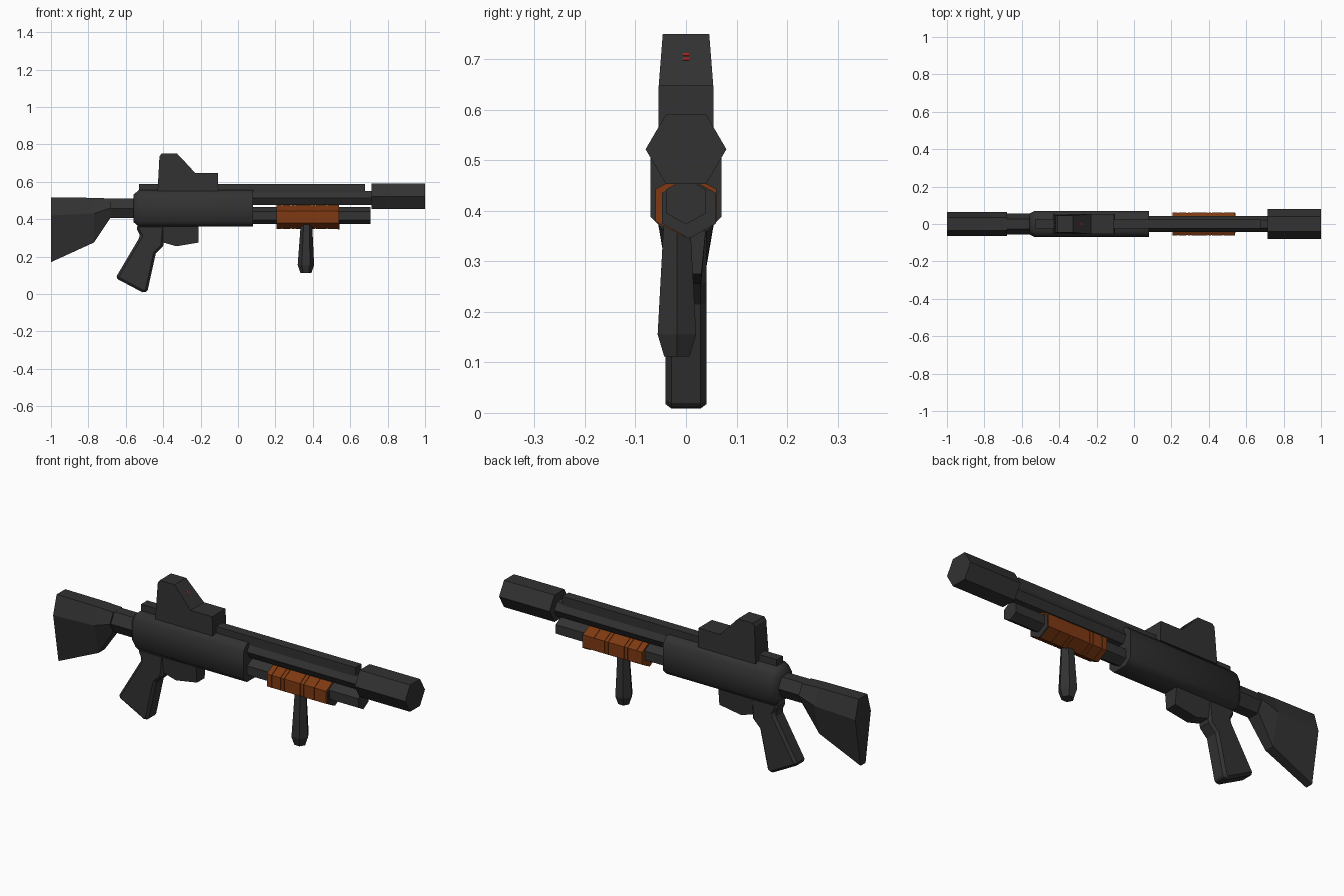
import bpy, bmesh, math

if "Cube" in bpy.data.objects:
    bpy.data.objects.remove(bpy.data.objects["Cube"])


def material(name, rgb):
    m = bpy.data.materials.new(name)
    m.diffuse_color = (*rgb, 1)
    m.use_nodes = True
    m.node_tree.nodes["Principled BSDF"].inputs["Base Color"].default_value = m.diffuse_color
    return m


GRAY = material("dark gray", (0.032, 0.032, 0.032))
BROWN = material("orange brown", (0.21, 0.042, 0.006))
RED = material("red", (0.4, 0.015, 0.01))


def loft(name, loops, mat=GRAY, smooth=False):
    """Skin equal-sized closed loops of points and cap both ends."""
    bm = bmesh.new()
    rings = [[bm.verts.new(p) for p in loop] for loop in loops]
    n = len(rings[0])
    for a, b in zip(rings, rings[1:]):
        for i in range(n):
            j = (i + 1) % n
            bm.faces.new((a[i], a[j], b[j], b[i]))
    bm.faces.new(rings[0])
    bm.faces.new(rings[-1])
    bmesh.ops.recalc_face_normals(bm, faces=bm.faces)
    me = bpy.data.meshes.new(name)
    bm.to_mesh(me)
    bm.free()
    me.materials.append(mat)
    ob = bpy.data.objects.new(name, me)
    bpy.context.collection.objects.link(ob)
    if smooth:
        bpy.ops.object.select_all(action='DESELECT')
        ob.select_set(True)
        bpy.context.view_layer.objects.active = ob
        bpy.ops.object.shade_smooth_by_angle(angle=math.radians(50))
    return ob


def hexagon(x, y, z, ry, rz, turn=0):
    """Six-sided ring across the x axis; turn=30 puts points up and down."""
    return [(x, y + ry * math.cos(math.radians(60 * i + turn)),
             z + rz * math.sin(math.radians(60 * i + turn))) for i in range(6)]


def tube(name, x0, x1, z, r, turn=0, mat=GRAY, y=0, rz=None):
    return loft(name, [hexagon(x, y, z, r, rz or r, turn) for x in (x0, x1)], mat)


def slab(name, profile, width, mat=GRAY, bevel=0):
    """Side profile in x, z given thickness by width(z) either side of y = 0."""
    ob = loft(name, [[(x, s * width(z), z) for x, z in profile] for s in (-1, 1)], mat)
    if bevel:
        b = ob.modifiers.new("bevel", 'BEVEL')
        b.width, b.segments, b.limit_method = bevel, 1, 'ANGLE'
        b.angle_limit = math.radians(50)
    return ob


# Shoulder stock: six-sided section, narrow at top and bottom
def stock_ring(x, top, mid, low, wl):
    return [(x, -.035, top), (x, -.063, mid), (x, -wl, low),
            (x, wl, low), (x, .063, mid), (x, .035, top)]


loft("stock", [stock_ring(-1, .516, .42, .17, .02),
               stock_ring(-.77, .514, .43, .275, .025),
               stock_ring(-.68, .51, .46, .41, .035)])
tube("stock_tube", -.70, -.54, .458, .055, rz=.06)


# Receiver with chamfered edges and a stepped-in rear
def receiver_ring(x, w, lo, hi, c):
    half = [(w - c, hi), (w, hi - c), (w, lo + c), (w - c, lo)]
    return [(x, y, z) for y, z in half] + [(x, -y, z) for y, z in reversed(half)]


loft("receiver", [receiver_ring(-.56, .055, .385, .53, .025),
                  receiver_ring(-.53, .07, .36, .555, .028),
                  receiver_ring(.08, .07, .36, .555, .028)], smooth=True)

# Barrel group
tube("barrel", .06, .74, .513, .042)
tube("muzzle_can", .715, 1.0, .522, .08, rz=.079)
tube("magazine_tube", .06, .708, .419, .046, turn=30)
slab("top_rail", [(-.53, .54), (-.53, .588), (.68, .588), (.68, .54)], lambda z: .025)

# Pump: brown body broken by thin grooves, gray end cap
PY, PZ = 0, .411
grooves = [.235, .285, .305, .395, .415, .475]
loops = [hexagon(.205, PY, PZ, .07, .064, 30)]
for g in grooves:
    for dx, k in ((-.003, 1), (-.003, .95), (.003, .95), (.003, 1)):
        loops.append(hexagon(g + dx, PY, PZ, .07 * k, .064 * k, 30))
loops.append(hexagon(.54, PY, PZ, .07, .064, 30))
loft("pump", loops, BROWN)
tube("pump_end_cap", .535, .544, .405, .062, turn=30, y=.006, rz=.06)


# Vertical foregrip, tapered six-sided, a little to the near side
def grip_ring(z, r, cx=.363):
    return [(cx + r * math.cos(math.pi * i / 3),
             -.018 + r * math.sin(math.pi * i / 3), z) for i in range(6)]


loft("foregrip", [grip_ring(.38, .030, .366), grip_ring(.155, .044), grip_ring(.112, .029)])

# Pistol grip and solid trigger guard
slab("pistol_grip", [(-.54, .37), (-.54, .345), (-.522, .31), (-.655, .085), (-.5, .003),
                     (-.483, .02), (-.44, .215), (-.40, .255), (-.39, .37)],
     lambda z: .041, bevel=.012)
slab("trigger_guard", [(-.405, .37), (-.40, .275), (-.33, .255), (-.21, .275), (-.21, .37)],
     lambda z: .03 + .1 * max(0, z - .27))

# Sight housing, narrowing toward the top
slab("sight", [(-.43, .55), (-.42, .735), (-.41, .75), (-.325, .75),
               (-.23, .648), (-.108, .648), (-.105, .55)],
     lambda z: .054 - .08 * max(0, z - .65))

# Small red indicator plates on the sight's sloped face
for i, t in enumerate((.40, .49)):
    cx, cz = -.325 + .095 * t, .75 - .102 * t
    ring = [(cx + sx * .0025, sy * .006, cz - sx * .0027)
            for sx, sy in ((-1, -1), (1, -1), (1, 1), (-1, 1))]
    loft("sight_dot_%d" % (i + 1),
         [ring, [(x + .001, y, z + .001) for x, y, z in ring]], RED)
